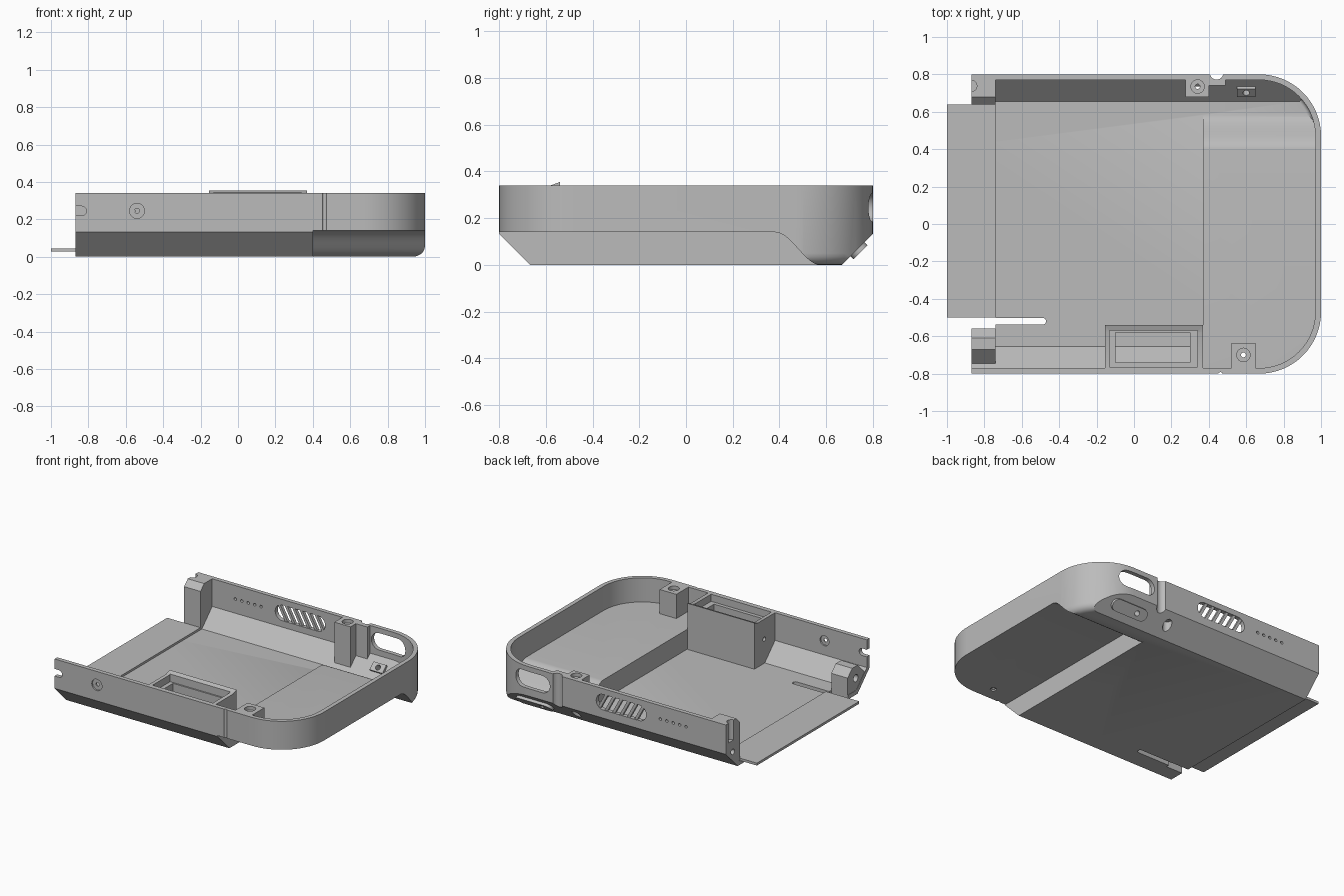
import bpy, bmesh, math
from mathutils import Matrix, Vector

if "Cube" in bpy.data.objects:
    bpy.data.objects.remove(bpy.data.objects["Cube"], do_unlink=True)

grey = bpy.data.materials.new("plain grey")
grey.use_nodes = True
COLOUR = (0.5, 0.5, 0.5, 1)
grey.diffuse_color = COLOUR
for node in grey.node_tree.nodes:
    if node.type == 'BSDF_PRINCIPLED':
        node.inputs["Base Color"].default_value = COLOUR

TOP, WALL, RADIUS = 0.34, 0.03, 0.33


# ---- helpers ----
def prism(name, pts, axis, lo, hi):
    """Extrude a closed 2D outline along an axis."""
    place = {'x': lambda p, h: (h, p[0], p[1]),
             'y': lambda p, h: (p[0], h, p[1]),
             'z': lambda p, h: (p[0], p[1], h)}[axis]
    bm = bmesh.new()
    a = [bm.verts.new(place(p, lo)) for p in pts]
    b = [bm.verts.new(place(p, hi)) for p in pts]
    bm.faces.new(a)
    bm.faces.new(b[::-1])
    for i in range(len(pts)):
        j = (i + 1) % len(pts)
        bm.faces.new((a[j], a[i], b[i], b[j]))
    bmesh.ops.recalc_face_normals(bm, faces=bm.faces)
    mesh = bpy.data.meshes.new(name)
    bm.to_mesh(mesh)
    bm.free()
    mesh.materials.append(grey)
    ob = bpy.data.objects.new(name, mesh)
    bpy.context.collection.objects.link(ob)
    return ob


def rect(x0, x1, y0, y1):
    return [(x0, y0), (x1, y0), (x1, y1), (x0, y1)]


def arc(cx, cy, r, a0, a1, n):
    return [(cx + r * math.cos(math.radians(a0 + (a1 - a0) * i / n)),
             cy + r * math.sin(math.radians(a0 + (a1 - a0) * i / n))) for i in range(n + 1)]


def circle(cx, cy, r):
    return arc(cx, cy, r, 0, 345, 23)


def pill(cx, cy, half, r):
    return arc(cx + half - r, cy, r, -90, 90, 10) + arc(cx - half + r, cy, r, 90, 270, 10)


def combine(ob, other, op='DIFFERENCE'):
    """Apply a boolean and drop the tool object."""
    mod = ob.modifiers.new("cut", 'BOOLEAN')
    mod.operation, mod.solver, mod.object = op, 'EXACT', other
    bpy.context.view_layer.objects.active = ob
    bpy.ops.object.modifier_apply(modifier=mod.name)
    bpy.data.objects.remove(other, do_unlink=True)


def cut(ob, pts, axis, lo, hi):
    combine(ob, prism("cutter", pts, axis, lo, hi))


def tilt(ob, x, y, z):
    """Turn local z to face out of the rear chamfer."""
    ob.data.transform(Matrix.Translation(Vector((x, y, z))) @ Matrix.Rotation(math.radians(-135), 4, 'X'))
    return ob


def body(name, t):
    """Tray volume, shrunk inwards by t."""
    left = -0.87 if t == 0 else -1.2
    top = TOP if t == 0 else 0.6
    c, r = 1 - RADIUS, RADIUS - t
    side = 0.8 - RADIUS
    outline = [(left, -0.8 + t)] + arc(c, -side, r, -90, 0, 16) + arc(c, side, r, 0, 90, 16) + [(left, 0.8 - t)]
    ob = prism(name, outline, 'z', t, top)
    # rounded lower edge around the curved end
    bm = bmesh.new()
    bm.from_mesh(ob.data)
    edges = [e for e in bm.edges if all(v.co.z < t + 0.001 and v.co.x > c - 0.001 for v in e.verts)]
    bmesh.ops.bevel(bm, geom=edges, offset=0.05 - t, segments=5, profile=0.5, affect='EDGES')
    bmesh.ops.recalc_face_normals(bm, faces=bm.faces)
    bm.to_mesh(ob.data)
    bm.free()
    # sloping front and rear undersides
    foot = 0.667 - 0.4 * t
    section = [(-foot + 0.1, t - 0.1), (foot - 0.1, t - 0.1), (foot + 0.8, t + 0.8), (-foot - 0.8, t + 0.8)]
    section = [(-foot, t), (foot, t)] + section[2:]
    combine(ob, prism("section", section, 'x', -2, 2), 'INTERSECT')
    # raised floor with an S-shaped ramp down to the rear
    ramp = [(0.38 + 0.5 * t + 0.2 * i / 14, t - 0.002 + 0.142 * (0.5 + 0.5 * math.cos(math.pi * i / 14)))
            for i in range(15)]
    raised = [(-1, -0.2), (-1, ramp[0][1])] + ramp + [(ramp[-1][0], -0.2)]
    cut(ob, raised, 'x', 0.4 - t, 1.3)
    return ob


# ---- shell ----
shell = body("tray_shell", 0)
combine(shell, body("cavity", WALL))

# slot in the floor beside the tongue
cut(shell, pill(-0.77, -0.52, 0.3, 0.018), 'z', -0.1, 0.1)
cut(shell, rect(-1, -0.74, -0.56, -0.5), 'z', -0.1, 0.1)

# front wall: screw hole, end notch, seam groove
cut(shell, circle(-0.54, 0.245, 0.013), 'y', -0.9, -0.7)
cut(shell, circle(-0.54, 0.245, 0.04), 'y', -0.9, -0.79)
cut(shell, circle(-0.54, 0.245, 0.035), 'y', -0.781, -0.7)
cut(shell, pill(-0.87, 0.245, 0.06, 0.025), 'y', -0.9, -0.76)
cut(shell, circle(0.462, -0.803, 0.011), 'z', 0.1, 0.5)

# rear wall: window, grille opening, row of small holes, screw access
cut(shell, pill(0.64, 0.245, 0.14, 0.06), 'y', 0.7, 0.9)
cut(shell, pill(-0.055, 0.245, 0.195, 0.055), 'y', 0.7, 0.9)
for i in range(5):
    cut(shell, circle(-0.36 - 0.05 * i, 0.245, 0.01), 'y', 0.7, 0.9)
cut(shell, circle(0.34, 0.735, 0.03), 'z', -0.1, 0.11)
cut(shell, circle(0.585, -0.7, 0.02), 'z', 0.1, 0.3)

# slanted grille bars
for i in range(6):
    x = -0.2 + 0.058 * i
    prism("grille_bar", [(x + 0.025, 0.185), (x + 0.047, 0.185), (x - 0.018, 0.305), (x - 0.04, 0.305)],
          'y', 0.775, 0.796)

# ---- tongue at the open end ----
prism("tongue", rect(-1, -0.74, -0.5, 0.64), 'z', 0.028, 0.045)

# ---- screw posts ----
rear_post = prism("rear_post", [(0.68, 0.03), (0.68, TOP), (0.775, TOP), (0.775, 0.125)], 'x', 0.275, 0.4)
front_post = prism("front_post", rect(0.52, 0.65, -0.775, -0.635), 'z', 0.15, TOP)
for post, x, y in ((rear_post, 0.34, 0.735), (front_post, 0.585, -0.7)):
    cut(post, circle(x, y, 0.013), 'z', -0.1, 0.5)
    cut(post, circle(x, y, 0.036), 'z', 0.315, 0.5)
cut(rear_post, circle(0.34, 0.735, 0.03), 'z', -0.1, 0.11)

# ---- vertical channel in the rear wall ----
channel = prism("channel_backing", [(0.74, 0.1), (0.74, TOP), (0.785, TOP), (0.785, 0.13)], 'x', 0.395, 0.49)
for part in (channel, shell):
    cut(part, circle(0.442, 0.808, 0.036), 'z', 0.05, 0.5)

# ---- corner blocks at the open end ----
rear_block = prism("rear_corner_block", [(0.64, 0.005), (0.64, 0.3), (0.68, TOP), (0.785, TOP),
                                         (0.785, 0.13), (0.66, 0.005)], 'x', -0.868, -0.74)
cut(rear_block, circle(0.72, 0.12, 0.02), 'x', -1, -0.8)
for part in (rear_block, shell):
    cut(part, circle(-0.87, 0.738, 0.03), 'z', 0.2, 0.5)

boss = prism("front_corner_boss", [(-0.56, 0.005), (-0.56, 0.15), (-0.61, 0.2), (-0.67, 0.2),
                                   (-0.745, 0.125), (-0.745, 0.09), (-0.66, 0.005)], 'x', -0.868, -0.74)
cut(boss, circle(-0.65, 0.115, 0.025), 'x', -1, -0.6)

# ---- open box by the front wall ----
box = prism("open_box", [(-0.54, 0.015), (-0.54, 0.355), (-0.58, TOP), (-0.772, TOP),
                         (-0.772, 0.125), (-0.662, 0.015)], 'x', -0.155, 0.368)
cut(box, rect(-0.13, 0.34, -0.765, -0.57), 'z', 0.29, 0.5)
cut(box, rect(-0.1, 0.3, -0.74, -0.58), 'z', -0.1, 0.5)
cut(box, circle(-0.65, 0.2, 0.015), 'x', -0.3, 0)

# ---- port plate on the rear chamfer ----
plate = tilt(prism("port_plate", pill(0, 0, 0.14, 0.042), 'z', 0, 0.036), 0.66, 0.722, 0.079)
socket = tilt(prism("port_socket", rect(-0.05, 0.05, -0.03, 0.03), 'z', -0.03, 0.02), 0.6, 0.722, 0.079)
for part in (shell, plate, socket):
    combine(part, tilt(prism("cutter", circle(0, 0, 0.018), 'z', -0.08, 0.2), 0.6, 0.722, 0.079))

# ---- shading ----
for ob in bpy.context.scene.objects:
    if ob.type == 'MESH' and ob.data.materials and ob.data.materials[0] == grey:
        bpy.ops.object.select_all(action='DESELECT')
        ob.select_set(True)
        bpy.context.view_layer.objects.active = ob
        bpy.ops.object.shade_smooth_by_angle(angle=math.radians(30))
